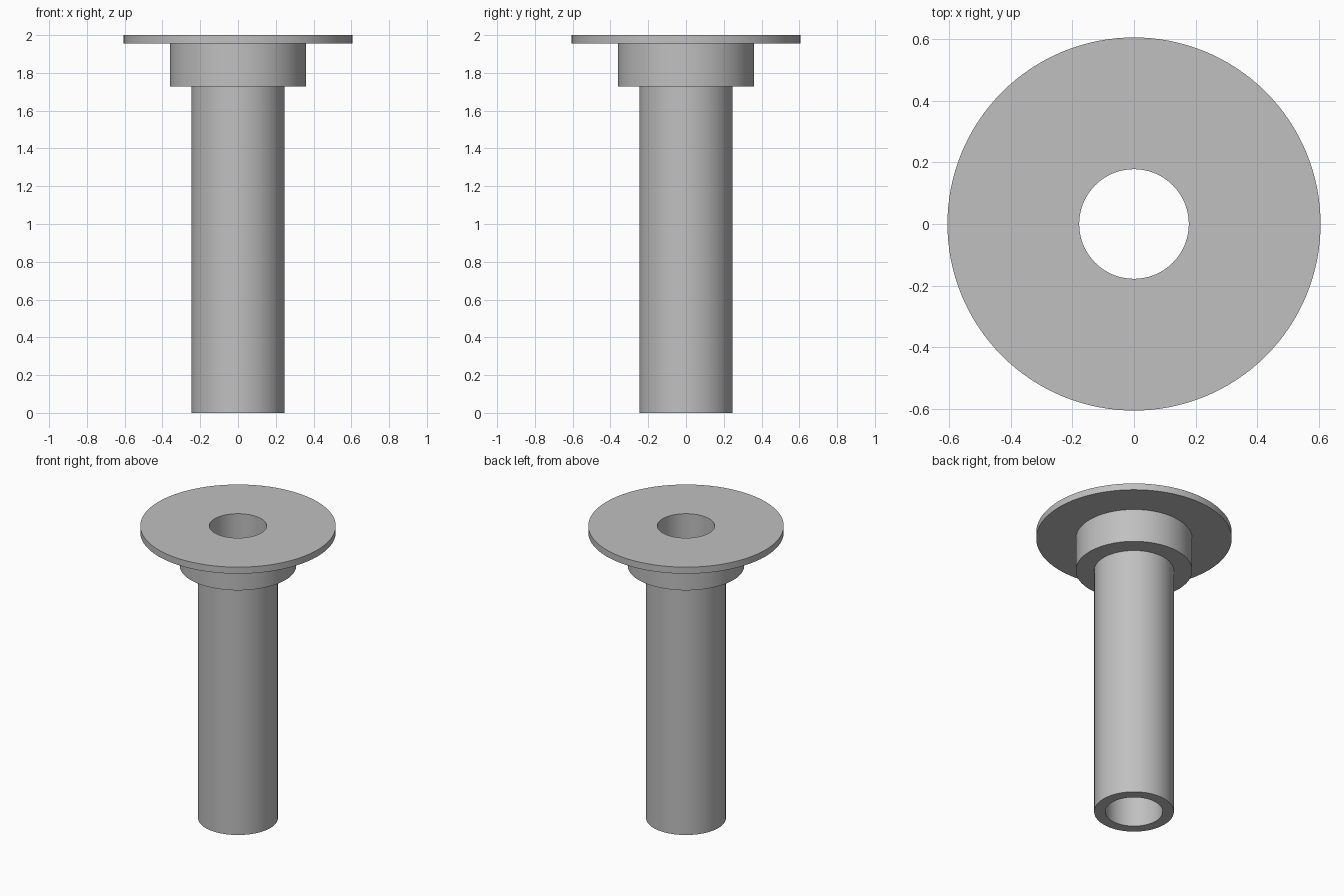
import bpy
import bmesh
from math import radians, tau
from mathutils import Matrix

cube = bpy.data.objects.get("Cube")
if cube:
    bpy.data.objects.remove(cube, do_unlink=True)

SEGMENTS = 128
HEIGHT = 2.0
BORE = 0.178
TUBE = 0.247
COLLAR = 0.361
FLANGE = 0.606
COLLAR_BASE = 1.727
FLANGE_BASE = 1.955

# Plain grey material
grey = bpy.data.materials.new("grey")
grey.use_nodes = True
colour = (0.527, 0.527, 0.527, 1)
grey.diffuse_color = colour
grey.node_tree.nodes["Principled BSDF"].inputs["Base Color"].default_value = colour


def lathe(name, profile, material):
    """Turn a closed (radius, height) profile around the z axis."""
    bm = bmesh.new()
    verts = [bm.verts.new((r, 0, z)) for r, z in profile]
    edges = [bm.edges.new((a, b)) for a, b in zip(verts, verts[1:] + verts[:1])]
    bmesh.ops.spin(bm, geom=verts + edges, cent=(0, 0, 0), axis=(0, 0, 1),
                   angle=tau, steps=SEGMENTS, use_merge=True)
    bmesh.ops.remove_doubles(bm, verts=bm.verts, dist=0.0001)
    bmesh.ops.recalc_face_normals(bm, faces=bm.faces)
    mesh = bpy.data.meshes.new(name)
    bm.to_mesh(mesh)
    bm.free()
    mesh.materials.append(material)
    obj = bpy.data.objects.new(name, mesh)
    bpy.context.collection.objects.link(obj)
    bpy.ops.object.select_all(action="DESELECT")
    obj.select_set(True)
    bpy.context.view_layer.objects.active = obj
    bpy.ops.object.shade_smooth_by_angle(angle=radians(30))
    return obj


# Hollow tube, stepped collar and wide top flange turned as one solid
lathe("flanged_bushing", [
    (BORE, 0), (TUBE, 0),
    (TUBE, COLLAR_BASE), (COLLAR, COLLAR_BASE),
    (COLLAR, FLANGE_BASE), (FLANGE, FLANGE_BASE),
    (FLANGE, HEIGHT), (BORE, HEIGHT),
], grey)
